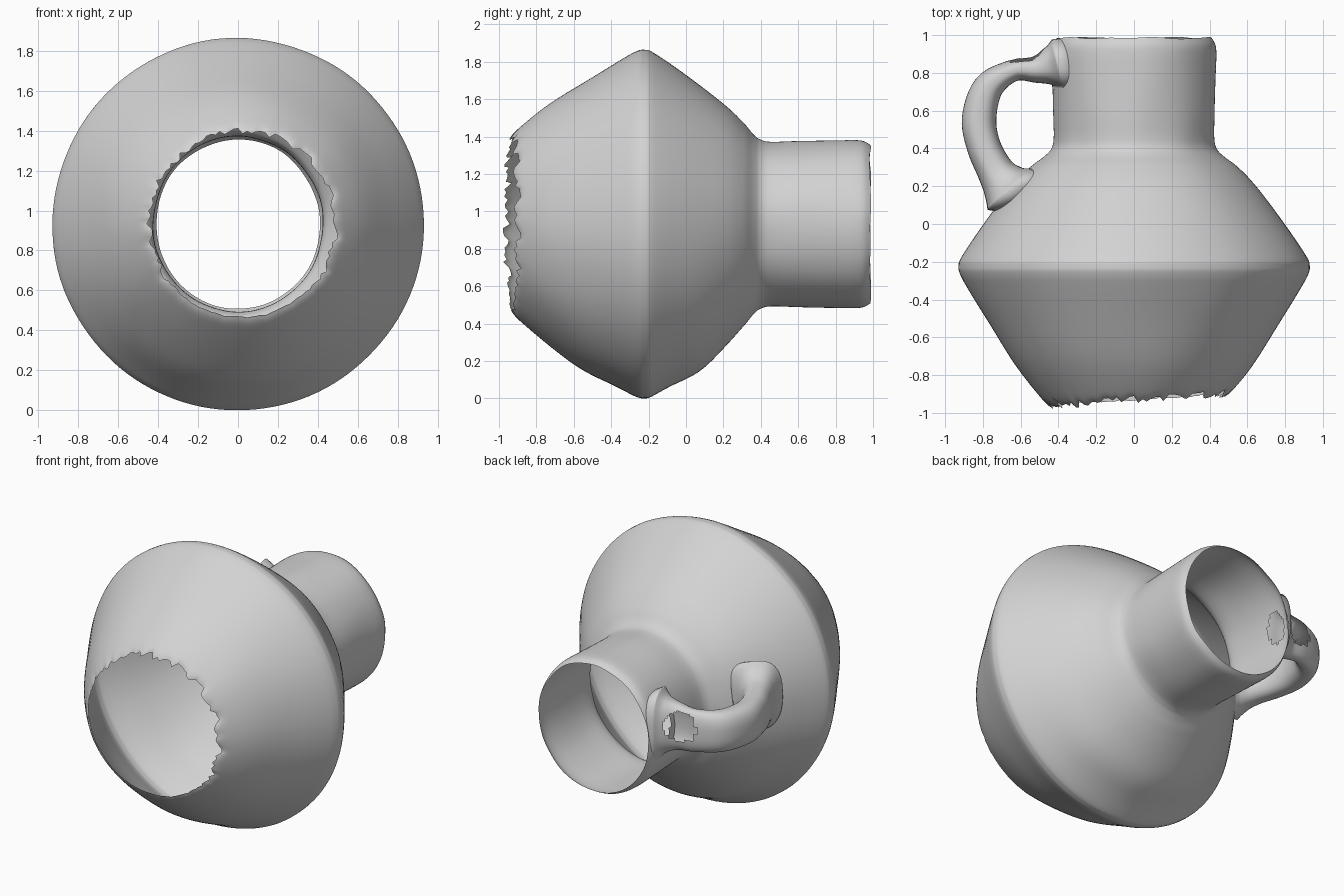
import bpy, bmesh, math, random
from mathutils import Vector, noise

random.seed(4)
if "Cube" in bpy.data.objects:
    bpy.data.objects.remove(bpy.data.objects["Cube"])

CZ = 0.932       # height of the jug's axis, which runs along y
HZ = 1.02        # height of the handle's centre line
SEG = 128
HSEG = 48

clay = bpy.data.materials.new("plain_grey_clay")
clay.use_nodes = True
clay.diffuse_color = (0.65, 0.65, 0.65, 1)
clay.node_tree.nodes["Principled BSDF"].inputs["Base Color"].default_value = (0.65, 0.65, 0.65, 1)


def smooth_path(points, steps):
    """Catmull-Rom samples through tuples of any length."""
    pts = [points[0]] + points + [points[-1]]
    out = []
    for a, b, c, d in zip(pts, pts[1:], pts[2:], pts[3:]):
        for i in range(steps):
            t = i / steps
            out.append(tuple(0.5 * (2 * q + (r - p) * t + (2 * p - 5 * q + 4 * r - s) * t * t
                                    + (3 * q - p - 3 * r + s) * t ** 3)
                             for p, q, r, s in zip(a, b, c, d)))
    return out + [tuple(points[-1])]


def skin(name, rings, keep):
    """Join rings into an open skin, keeping the faces whose centre passes the test."""
    bm = bmesh.new()
    loops = [[bm.verts.new(v) for v in ring] for ring in rings]
    n = len(rings[0])
    for a, b in zip(loops, loops[1:]):
        for i in range(n):
            j = (i + 1) % n
            quad = (a[i], a[j], b[j], b[i])
            if keep(sum((v.co for v in quad), Vector()) / 4):
                bm.faces.new(quad)
    bmesh.ops.delete(bm, geom=[v for v in bm.verts if not v.link_faces], context='VERTS')
    bmesh.ops.recalc_face_normals(bm, faces=bm.faces)
    me = bpy.data.meshes.new(name)
    bm.to_mesh(me)
    bm.free()
    for p in me.polygons:
        p.use_smooth = True
    me.materials.append(clay)
    bpy.context.collection.objects.link(bpy.data.objects.new(name, me))


# Jug wall: (y, radius) from the broken base to the mouth
profile = smooth_path([(-0.93, 0.465), (-0.89, 0.515), (-0.73, 0.642), (-0.5, 0.785), (-0.34, 0.882),
                       (-0.27, 0.92), (-0.225, 0.93), (-0.17, 0.912), (0.0, 0.797), (0.2, 0.645),
                       (0.3, 0.55), (0.36, 0.472), (0.40, 0.436), (0.46, 0.424), (0.6, 0.428),
                       (0.8, 0.434), (0.9, 0.436), (0.95, 0.43), (0.985, 0.41)], 6)


def wall_radius(y, c, s):
    """Hand-made wall: the profile, fuller underneath, slightly tall neck, faint dents."""
    r = profile[0][1] if y < 0 else profile[-1][1]
    for (y0, r0), (y1, r1) in zip(profile, profile[1:]):
        if y0 <= y <= y1:
            r = r0 + (r1 - r0) * (y - y0) / (y1 - y0)
            break
    under = math.exp(-((y - 0.08) / 0.14) ** 2) + 0.6 * math.exp(-((y + 0.55) / 0.16) ** 2)
    neck = min(1.0, max(0.0, (y - 0.3) / 0.1))
    return (r + 0.045 * max(0.0, -s) ** 2 * under + 0.014 * s * s * neck
            + 0.005 * noise.noise((c * 2.2, y * 2.5, s * 2.2)))


# Ragged base edge, reaching further forward on the right, smoother underneath
jag = [random.uniform(-0.022, 0.022) for _ in range(SEG)]
rings = []
for y, r in profile:
    fade = max(0.0, (-0.74 - y) / 0.19)
    ring = []
    for i in range(SEG):
        a = math.tau * i / SEG
        c, s = math.cos(a), math.sin(a)
        rough = 0.25 if s < -0.6 else 1.0
        shift = fade * 0.03 * c + fade ** 4 * jag[i] * rough
        mouth = max(0.0, (y - 0.9) / 0.085) * 0.012 * noise.noise((c * 2, s * 2, 3))
        rr = wall_radius(y, c, s) + 0.75 * shift
        ring.append((rr * c, y + shift + mouth, CZ + rr * s))
    rings.append(ring)


def wall_keep(p):
    # opening from the neck into the hollow handle
    return not (p.x < 0 and ((p.y - 0.85) / 0.07) ** 2 + ((p.z - HZ) / 0.10) ** 2 < 1)


skin("jug_wall", rings, wall_keep)

# Handle: (x, y, half thickness, half width) from the neck to the shoulder
path = smooth_path([(-0.40, 0.845, 0.14, 0.24), (-0.445, 0.835, 0.105, 0.185), (-0.52, 0.82, 0.073, 0.155),
                    (-0.64, 0.812, 0.058, 0.14), (-0.77, 0.725, 0.08, 0.135), (-0.82, 0.56, 0.091, 0.135),
                    (-0.795, 0.41, 0.09, 0.14), (-0.735, 0.285, 0.098, 0.155), (-0.69, 0.22, 0.125, 0.19),
                    (-0.655, 0.18, 0.165, 0.24)], 6)
handle = []
for k, (x, y, thick, wide) in enumerate(path):
    p0, p1 = path[max(k - 1, 0)], path[min(k + 1, len(path) - 1)]
    t = Vector((p1[0] - p0[0], p1[1] - p0[1])).normalized()
    ring = []
    for i in range(HSEG):
        a = math.tau * i / HSEG
        c, s = math.cos(a), math.sin(a)
        # strap section with squarer corners
        u = thick * math.copysign(abs(c) ** 0.8, c)
        w = wide * math.copysign(abs(s) ** 0.8, s)
        v = Vector((x + t.y * u, y - t.x * u, HZ + w))
        # seat both ends on the wall and keep the rest outside it
        h = v.z - CZ
        d = math.hypot(v.x, h)
        r = wall_radius(v.y, v.x / d, h / d) + 0.002
        if d < r or k in (0, len(path) - 1):
            v.x, v.z = v.x * r / d, CZ + h * r / d
        ring.append(v)
    handle.append(ring)


def handle_keep(p):
    # broken hole in the outer face beside the neck
    hole = ((p.x + 0.575) / 0.10) ** 2 + ((p.z - 1.05) / 0.095) ** 2 < 1
    return not (hole and p.y > 0.825)


skin("handle", handle, handle_keep)
